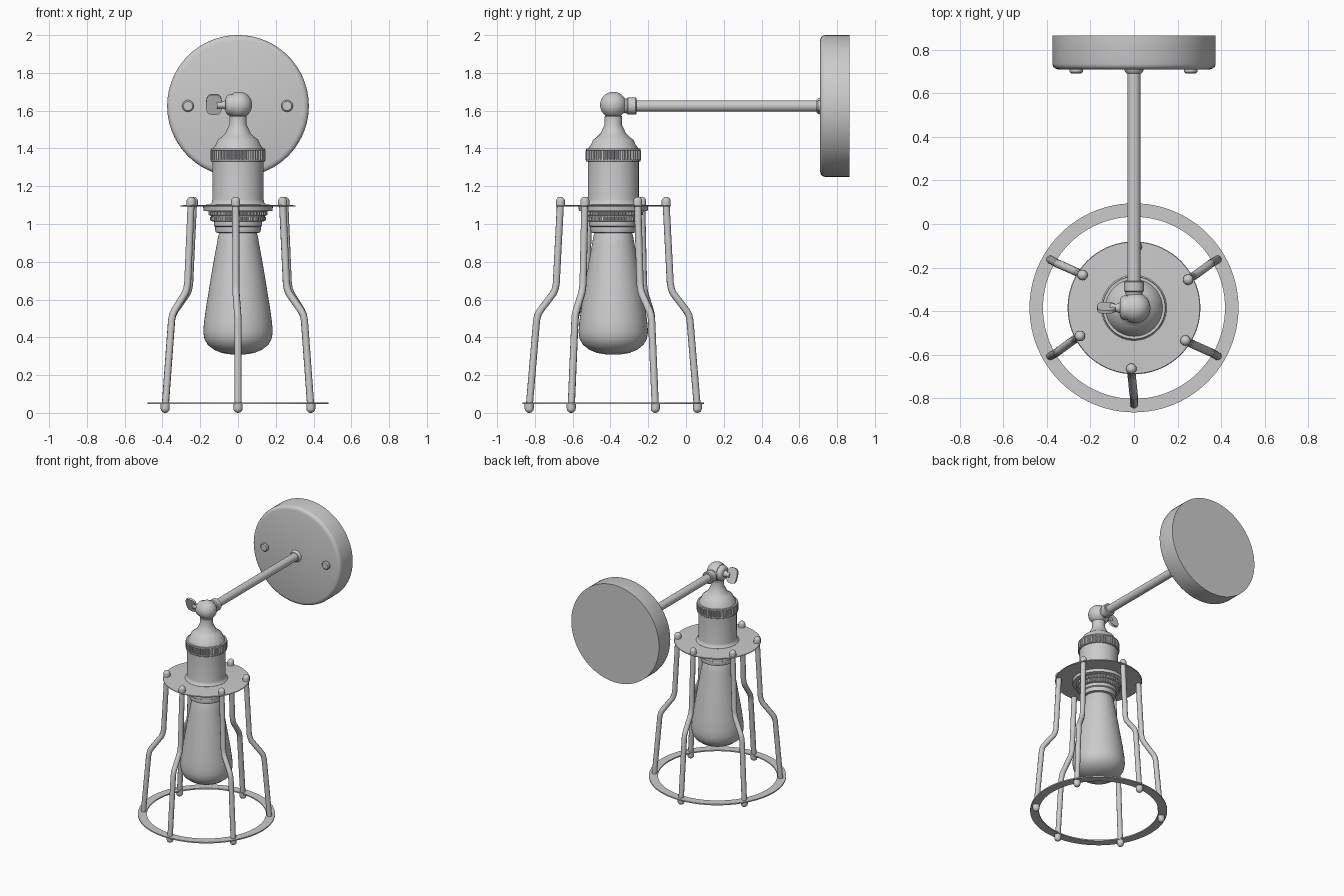
import bpy, bmesh, math
from mathutils import Vector, Matrix

if "Cube" in bpy.data.objects:
    bpy.data.objects.remove(bpy.data.objects["Cube"])

CX = Vector((0, -0.385, 0))      # lamp axis
ARM_Z = 1.625                    # arm height
TO_NEG_Y = Matrix.Rotation(math.pi / 2, 4, 'X')    # local z -> -y
TO_X = Matrix.Rotation(math.pi / 2, 4, 'Y')        # local z -> +x


def finish(obj, angle=35):
    bpy.ops.object.select_all(action='DESELECT')
    obj.select_set(True)
    bpy.context.view_layer.objects.active = obj
    bpy.ops.object.shade_smooth_by_angle(angle=math.radians(angle))
    return obj


def add_mesh(name, bm, angle=35):
    bmesh.ops.recalc_face_normals(bm, faces=bm.faces)
    me = bpy.data.meshes.new(name)
    bm.to_mesh(me)
    bm.free()
    obj = bpy.data.objects.new(name, me)
    bpy.context.collection.objects.link(obj)
    return finish(obj, angle)


def lathe(name, profile, loc=CX, rot=None, seg=48, closed=False, angle=35):
    """Revolve (radius, height) points around local z, then place."""
    bm = bmesh.new()
    vs = [bm.verts.new((r, 0, z)) for r, z in profile]
    es = [bm.edges.new(p) for p in zip(vs, vs[1:])]
    if closed:
        es.append(bm.edges.new((vs[-1], vs[0])))
    bmesh.ops.spin(bm, geom=vs + es, cent=(0, 0, 0), axis=(0, 0, 1),
                   angle=2 * math.pi, steps=seg, use_duplicate=False)
    bmesh.ops.remove_doubles(bm, verts=bm.verts, dist=1e-4)
    m = Matrix.Translation(loc) @ (rot or Matrix.Identity(4))
    bmesh.ops.transform(bm, matrix=m, verts=bm.verts)
    return add_mesh(name, bm, angle)


def knurled(name, r, depth, z0, z1, teeth):
    """Toothed ring around the lamp axis."""
    bm = bmesh.new()
    n = teeth * 4
    ring = []
    for i in range(n):
        a = 2 * math.pi * i / n
        rr = r if i % 4 < 2 else r - depth
        ring.append(bm.verts.new(CX + Vector((rr * math.cos(a), rr * math.sin(a), z0))))
    face = bm.faces.new(ring)
    ext = bmesh.ops.extrude_face_region(bm, geom=[face])
    top = [g for g in ext['geom'] if isinstance(g, bmesh.types.BMVert)]
    bmesh.ops.translate(bm, verts=top, vec=(0, 0, z1 - z0))
    return add_mesh(name, bm, 20)


def dome(r, h, n=6):
    """Quarter-ellipse profile from rim to pole."""
    return [(r * math.cos(t), h * math.sin(t))
            for t in (math.pi / 2 * i / n for i in range(n + 1))]


# wall plate with rounded front rim, mounting screws and arm flange
plate_at = Vector((0, 0.865, ARM_Z))
lathe("wall_plate", [(0, 0), (0.375, 0), (0.375, 0.13), (0.371, 0.143),
                     (0.362, 0.151), (0.348, 0.155), (0, 0.155)],
      plate_at, TO_NEG_Y, 96, angle=50)
for side, x in (("left", -0.265), ("right", 0.26)):
    lathe("plate_screw_" + side, [(0, 0), (0.031, 0), (0.031, 0.014), (0.024, 0.021), (0, 0.021)],
          Vector((x, 0.713, ARM_Z)), TO_NEG_Y, 24)
lathe("arm_flange", [(0, 0), (0.045, 0), (0.042, 0.012), (0.034, 0.02), (0, 0.022)],
      Vector((0, 0.712, ARM_Z)), TO_NEG_Y, 32)

# arm and its collar
lathe("arm", [(0, 0), (0.03, 0), (0.03, 1.01), (0, 1.01)],
      Vector((0, 0.72, ARM_Z)), TO_NEG_Y, 32)
lathe("arm_collar", [(0, 0), (0.04, 0), (0.046, 0.005), (0.046, 0.045), (0.04, 0.05), (0.034, 0.085), (0, 0.085)],
      Vector((0, -0.262, ARM_Z)), TO_NEG_Y, 32)

# swivel joint: ball half and clamped boss half
joint_at = CX + Vector((0, 0, ARM_Z + 0.005))
ball = [(0.07 * math.sin(t), 0.005 + 0.07 * math.cos(t))
        for t in (math.radians(a) for a in range(0, 121, 10))]
lathe("swivel_ball", ball + [(0.055, -0.03), (0, -0.03)], joint_at, TO_X, 40)
lathe("swivel_boss", [(0, -0.025), (0.057, -0.025), (0.057, -0.045), (0.05, -0.058), (0.038, -0.065), (0, -0.065)],
      joint_at, TO_X, 32)

# thumb screw: stem and flat paddle
lathe("thumb_screw_stem", [(0, -0.06), (0.028, -0.06), (0.018, -0.08), (0.02, -0.11), (0, -0.11)],
      joint_at, TO_X, 20)
bm = bmesh.new()
outline = []
for i in range(28):
    a = 2 * math.pi * i / 28
    c, s = math.cos(a), math.sin(a)
    outline.append(bm.verts.new((0.042 * math.copysign(abs(c) ** 0.7, c), -0.008,
                                 0.057 * math.copysign(abs(s) ** 0.7, s))))
ext = bmesh.ops.extrude_face_region(bm, geom=[bm.faces.new(outline)])
bmesh.ops.translate(bm, vec=(0, 0.016, 0),
                    verts=[g for g in ext['geom'] if isinstance(g, bmesh.types.BMVert)])
bmesh.ops.transform(bm, verts=bm.verts, matrix=Matrix.Translation(joint_at + Vector((-0.127, 0, 0.003)))
                    @ Matrix.Rotation(math.radians(20), 4, 'X'))
add_mesh("thumb_screw_paddle", bm)

# neck, socket cap, knurled ring and socket body
lathe("neck_cap", [(0, 1.39), (0.132, 1.39), (0.13, 1.405), (0.118, 1.42), (0.108, 1.445),
                   (0.085, 1.462), (0.067, 1.48), (0.056, 1.505), (0.046, 1.525),
                   (0.046, 1.57), (0, 1.59)])
knurled("knurled_ring", 0.146, 0.007, 1.34, 1.39, 48)
for name, z in (("ring_rim_top", 1.388), ("ring_rim_bottom", 1.33)):
    lathe(name, [(0, z), (0.141, z), (0.145, z + 0.004), (0.143, z + 0.011), (0, z + 0.011)])
lathe("socket_body", [(0, 1.335), (0.135, 1.335), (0.135, 1.13), (0.138, 1.115), (0.15, 1.103), (0.15, 1.09), (0, 1.09)])

# cage holder disc and stepped retaining rings below it
lathe("cage_top_disc", [(0.12, 1.103), (0.302, 1.099), (0.305, 1.096), (0.302, 1.092), (0.12, 1.092)],
      seg=72, closed=True)
lathe("retaining_ring", [(0, 1.093), (0.185, 1.093), (0.182, 1.07), (0.15, 1.066), (0.15, 1.045),
                         (0.142, 1.042), (0.142, 1.015), (0.115, 1.012), (0, 1.012)])
knurled("retaining_ring_grip_upper", 0.157, 0.006, 1.047, 1.064, 48)
knurled("retaining_ring_grip_lower", 0.147, 0.006, 1.018, 1.037, 48)
lathe("lamp_holder_lip", [(0, 1.015), (0.128, 1.015), (0.128, 0.99), (0.12, 0.985),
                          (0.122, 0.975), (0.117, 0.955), (0.1, 0.952), (0, 0.952)])

# bulb
lathe("bulb", [(0, 0.96), (0.098, 0.955), (0.104, 0.94), (0.113, 0.89), (0.131, 0.79), (0.151, 0.67),
               (0.169, 0.56), (0.18, 0.48), (0.184, 0.43), (0.178, 0.392), (0.16, 0.36),
               (0.125, 0.333), (0.085, 0.317), (0.04, 0.31), (0, 0.309)], angle=60)

# bottom ring of the cage
lathe("cage_bottom_ring", [(0.418, 0.046), (0.48, 0.046), (0.48, 0.055), (0.418, 0.055)],
      seg=96, closed=True)

# six bent cage bars with domed nuts at both ends
BAR = [(0.28, 1.11, -2.5), (0.302, 0.685, -2), (0.308, 0.655, -2), (0.318, 0.632, -1.8),
       (0.388, 0.54, -0.4), (0.4, 0.518, -0.2), (0.406, 0.49, 0), (0.445, 0.03, 0)]
for k in range(6):
    base = 30 + 60 * k
    pts = []
    for r, z, twist in BAR:
        a = math.radians(base + twist)
        pts.append(CX + Vector((r * math.cos(a), r * math.sin(a), z)))
    cu = bpy.data.curves.new("cage_bar", 'CURVE')
    cu.dimensions = '3D'
    cu.bevel_depth = 0.019
    cu.bevel_resolution = 3
    cu.use_fill_caps = True
    sp = cu.splines.new('POLY')
    sp.points.add(len(pts) - 1)
    for p, co in zip(sp.points, pts):
        p.co = (*co, 1)
    bar = bpy.data.objects.new(f"cage_bar_{k + 1}", cu)
    bpy.context.collection.objects.link(bar)
    bpy.ops.object.select_all(action='DESELECT')
    bar.select_set(True)
    bpy.context.view_layer.objects.active = bar
    bpy.ops.object.convert(target='MESH')
    finish(bpy.context.view_layer.objects.active, 45)
    top = pts[0].copy()
    top.z = 1.098
    lathe(f"bar_nut_top_{k + 1}", [(0, 0), (0.024, 0)] + [(r, z + 0.022) for r, z in dome(0.024, 0.024)],
          top, seg=20)
    low = pts[-1].copy()
    low.z = 0.046
    lathe(f"bar_nut_bottom_{k + 1}", [(0, 0), (0.024, 0)] + [(r, -z - 0.022) for r, z in dome(0.024, 0.024)],
          low, seg=20)
